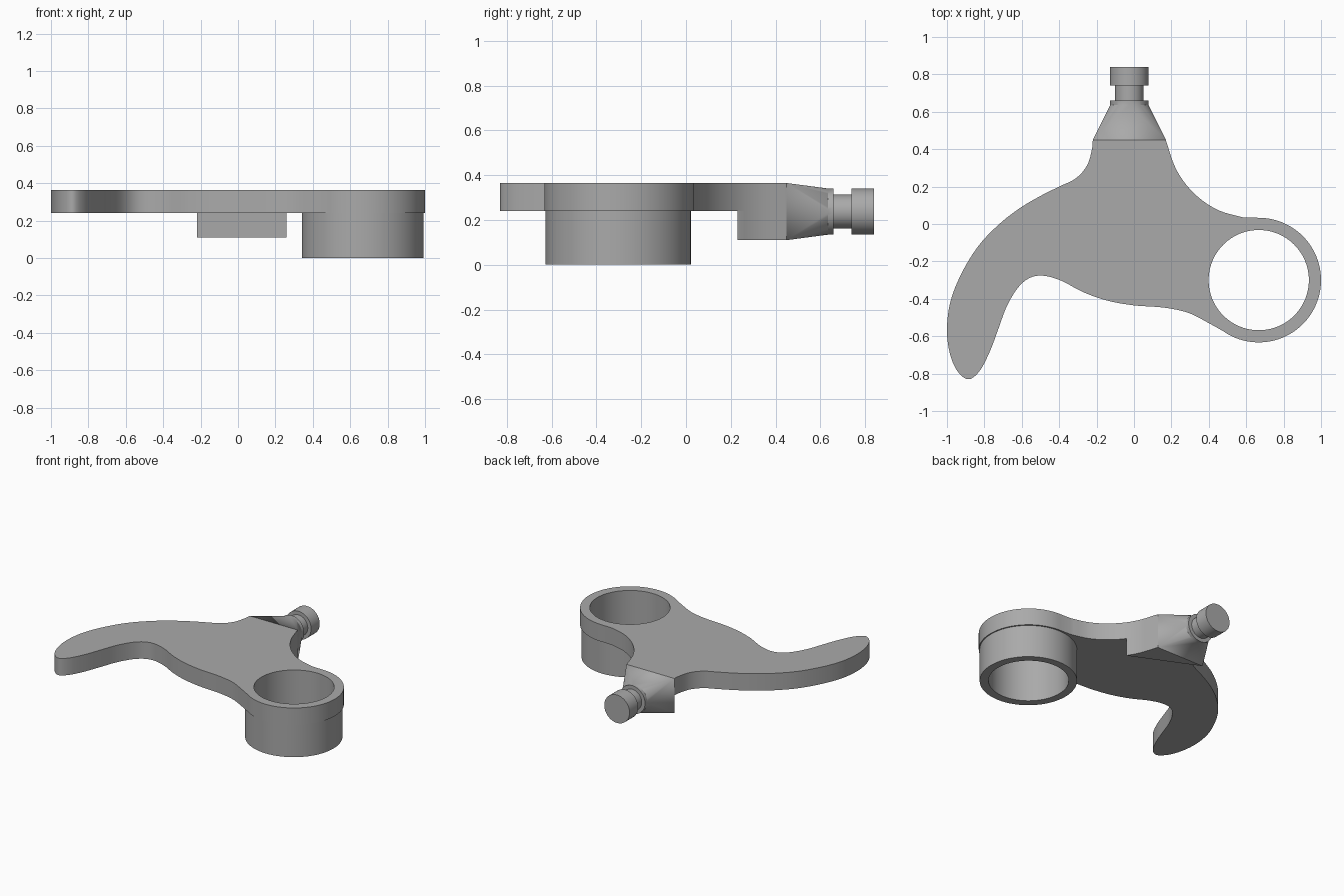
import bpy, bmesh
from math import sin, cos, pi, radians
from mathutils import Vector

cube = bpy.data.objects.get("Cube")
if cube:
    bpy.data.objects.remove(cube, do_unlink=True)

grey = bpy.data.materials.new("plain grey")
grey.use_nodes = True
COLOUR = (0.4, 0.4, 0.4, 1)
grey.diffuse_color = COLOUR
grey.node_tree.nodes["Principled BSDF"].inputs["Base Color"].default_value = COLOUR


def finish(name, bm):
    bmesh.ops.remove_doubles(bm, verts=bm.verts, dist=0.0005)
    bmesh.ops.recalc_face_normals(bm, faces=bm.faces)
    mesh = bpy.data.meshes.new(name)
    bm.to_mesh(mesh)
    bm.free()
    mesh.materials.append(grey)
    obj = bpy.data.objects.new(name, mesh)
    bpy.context.collection.objects.link(obj)
    bpy.ops.object.select_all(action="DESELECT")
    obj.select_set(True)
    bpy.context.view_layer.objects.active = obj
    bpy.ops.object.shade_smooth_by_angle(angle=radians(30))


def arc(cx, cy, r, start, end, steps):
    angles = [radians(start + (end - start) * i / steps) for i in range(steps + 1)]
    return [(cx + r * cos(a), cy + r * sin(a)) for a in angles]


def spline(points, steps=6):
    """Smooth curve through the given points."""
    p = [Vector(q) for q in points]
    p = [2 * p[0] - p[1]] + p + [2 * p[-1] - p[-2]]
    out = []
    for a, b, c, d in zip(p, p[1:], p[2:], p[3:]):
        for i in range(steps):
            t = i / steps
            out.append(tuple(0.5 * (2 * b + (c - a) * t + (2 * a - 5 * b + 4 * c - d) * t**2
                                    + (3 * b - a - 3 * c + d) * t**3)))
    return out + [tuple(p[-2])]


def slab(name, loops, z0, z1):
    """Extrude an outline, with optional holes, from z0 to z1."""
    bm = bmesh.new()
    edges = []
    for loop in loops:
        vs = [bm.verts.new((x, y, z0)) for x, y in loop]
        edges += [bm.edges.new((vs[i - 1], vs[i])) for i in range(len(vs))]
    bmesh.ops.triangle_fill(bm, edges=edges, use_beauty=True, use_dissolve=False)
    ext = bmesh.ops.extrude_face_region(bm, geom=bm.faces[:], use_keep_orig=True)
    top = [g for g in ext["geom"] if isinstance(g, bmesh.types.BMVert)]
    bmesh.ops.translate(bm, verts=top, vec=(0, 0, z1 - z0))
    finish(name, bm)


# Lever plate with its hooked arm, ring end and shoulder
RING = (0.667, -0.3)
arm = spline([(-.22, .45), (-.225, .40), (-.25, .315), (-.31, .245), (-.40, .2),
              (-.5, .15), (-.61, .085), (-.72, 0), (-.83, -.115), (-.92, -.26),
              (-.98, -.41), (-1, -.56), (-.985, -.69), (-.945, -.785),
              (-.885, -.83), (-.825, -.785), (-.77, -.68), (-.725, -.56),
              (-.68, -.44), (-.62, -.34), (-.555, -.287), (-.48, -.277),
              (-.385, -.305), (-.27, -.365), (-.14, -.41), (0, -.435),
              (.16, -.447), (.29, -.475), (.40, -.53), (.48, -.575)])
ring_edge = arc(*RING, .333, -121, 88, 64)
shoulder = spline([(.58, .036), (.46, .07), (.36, .13), (.275, .215), (.215, .315), (.17, .45)])
hole = arc(*RING, .268, 0, 360, 96)[:-1]
slab("lever_plate", [arm + ring_edge + shoulder, hole], .24, .365)

# Bushing under the ring end
slab("bushing", [arc(.667, -.303, .325, 0, 360, 96)[:-1], hole], 0, .24)

# Wedge under the shoulder
slab("wedge_block", [[(.26, .23)] + [p for p in shoulder if p[1] > .24] + [(-.22, .45)]], .11, .24)

# Tapered neck blending from a rectangle into a round, grooved pin
CX, CZ, STEPS = -.025, .2375, 16
corners = [(.195, .1275), (-.195, .1275), (-.195, -.1275), (.195, -.1275)]
bm = bmesh.new()
rings = [[bm.verts.new((CX + x, .45, CZ + z)) for x, z in corners for _ in range(STEPS + 1)]]
for y, r in [(.635, .103), (.66, .103), (.66, .076), (.74, .076), (.74, .103), (.84, .103)]:
    rings.append([bm.verts.new((CX + r * cos(a), y, CZ + r * sin(a)))
                  for q in range(4) for a in [(q + i / STEPS) * pi / 2 for i in range(STEPS + 1)]])
for low, high in zip(rings, rings[1:]):
    for i in range(len(low)):
        bm.faces.new((low[i - 1], low[i], high[i], high[i - 1]))
for end in (rings[0], rings[-1]):
    bm.faces.new(end[::STEPS + 1] if end is rings[0] else end)
finish("neck_and_pin", bm)
